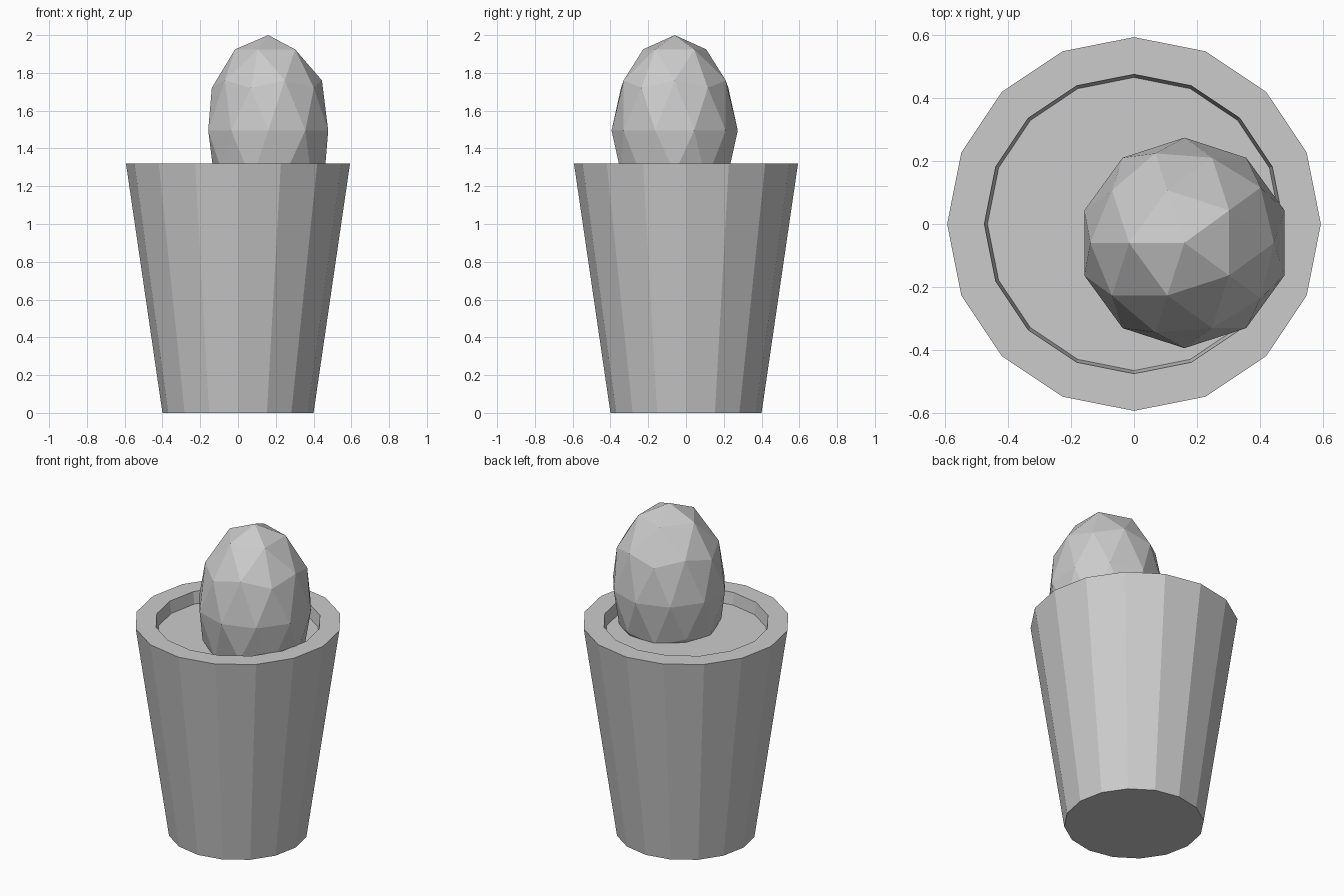
import bpy, bmesh, math
from mathutils import Matrix

if "Cube" in bpy.data.objects:
    bpy.data.objects.remove(bpy.data.objects["Cube"])

SIDES = 16


def add_object(name, bm):
    bmesh.ops.recalc_face_normals(bm, faces=bm.faces)
    mesh = bpy.data.meshes.new(name)
    bm.to_mesh(mesh)
    bm.free()
    obj = bpy.data.objects.new(name, mesh)
    bpy.context.collection.objects.link(obj)
    return obj


# Tapered pot: outer wall, rim, recessed soil surface (radius, height)
profile = [(0.40, 0.0), (0.593, 1.32), (0.475, 1.32), (0.465, 1.245)]
bm = bmesh.new()
rings = []
for r, z in profile:
    angles = [2 * math.pi * i / SIDES for i in range(SIDES)]
    rings.append([bm.verts.new((r * math.cos(a), r * math.sin(a), z)) for a in angles])
for low, high in zip(rings, rings[1:]):
    for i in range(SIDES):
        j = (i + 1) % SIDES
        bm.faces.new((low[i], low[j], high[j], high[i]))
bm.faces.new(rings[0][::-1])
bm.faces.new(rings[-1])
add_object("pot", bm)

# Faceted egg-shaped plant, sunk into the soil
bm = bmesh.new()
bmesh.ops.create_icosphere(bm, subdivisions=2, radius=1.0)
bm.transform(Matrix.Rotation(math.pi, 4, 'Z'))
bm.transform(Matrix.Diagonal((0.334, 0.334, 0.505, 1)))
plant = add_object("plant", bm)
plant.location = (0.16, -0.06, 1.495)
